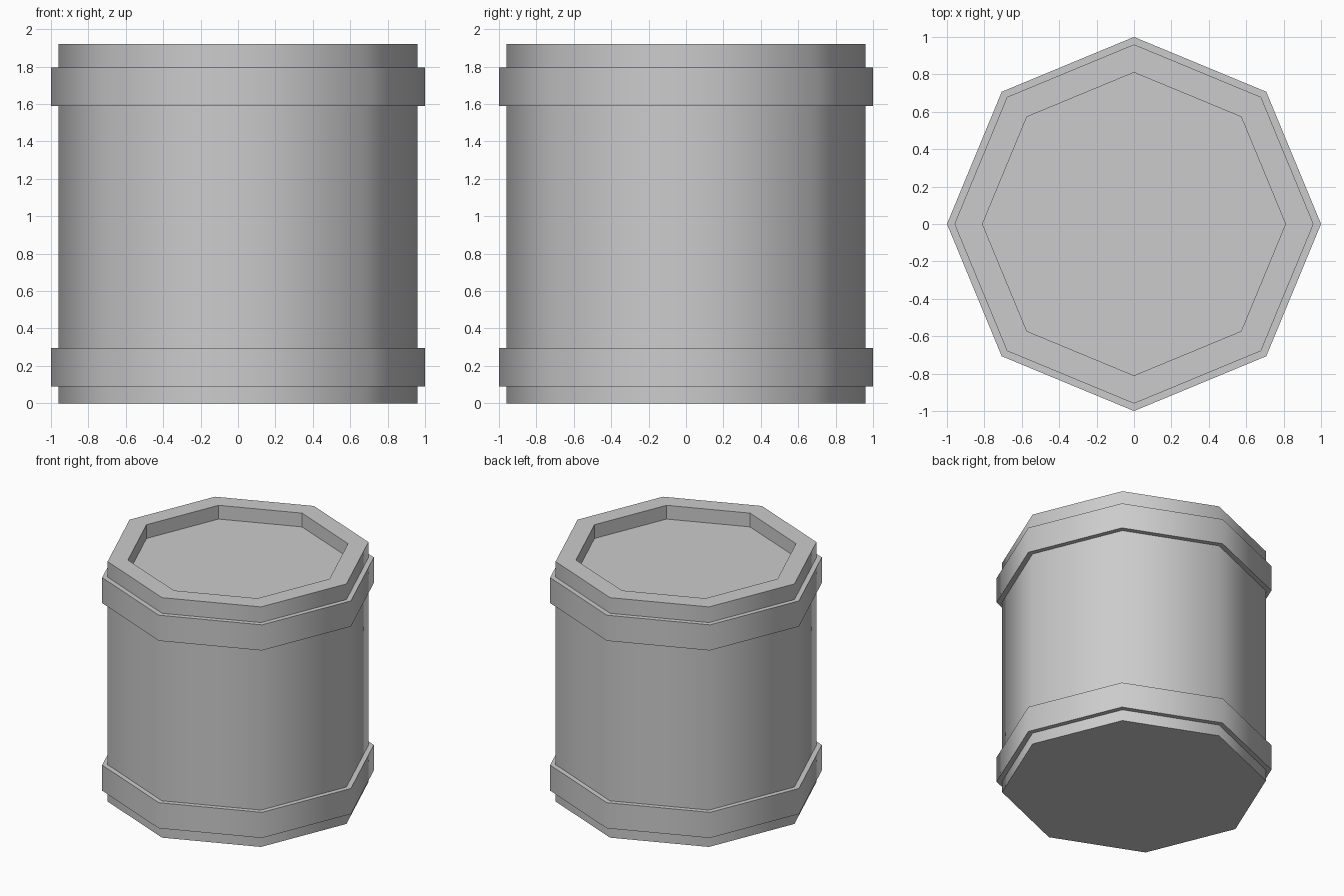
import bpy, bmesh, math

if "Cube" in bpy.data.objects:
    bpy.data.objects.remove(bpy.data.objects["Cube"])

SIDES = 8
BODY_R, BAND_R, RIM_R = 0.96, 1.0, 0.81
HEIGHT, RECESS = 1.92, 0.11
BANDS = [(0.09, 0.295), (1.59, 1.795)]

# Outside profile from the base up, stepping out at each band, then into the lid recess
profile = [(BODY_R, 0)]
for low, high in BANDS:
    profile += [(BODY_R, low), (BAND_R, low), (BAND_R, high), (BODY_R, high)]
profile += [(BODY_R, HEIGHT), (RIM_R, HEIGHT), (RIM_R, HEIGHT - RECESS)]

# Sweep the profile into stacked octagonal rings
bm = bmesh.new()
angles = [2 * math.pi * i / SIDES for i in range(SIDES)]
rings = [[bm.verts.new((r * math.cos(a), r * math.sin(a), z)) for a in angles]
         for r, z in profile]
for low, high in zip(rings, rings[1:]):
    for i in range(SIDES):
        j = (i + 1) % SIDES
        bm.faces.new((low[i], low[j], high[j], high[i]))

# Base and sunken lid
bm.faces.new(rings[0][::-1])
bm.faces.new(rings[-1])

mesh = bpy.data.meshes.new("barrel")
bm.to_mesh(mesh)
bm.free()
barrel = bpy.data.objects.new("barrel", mesh)
bpy.context.collection.objects.link(barrel)

# Smooth round the sides, crisp at the bands and rim
barrel.select_set(True)
bpy.context.view_layer.objects.active = barrel
bpy.ops.object.shade_smooth_by_angle(angle=math.radians(50))

# Flat recess walls
for face in mesh.polygons:
    if all(math.hypot(*mesh.vertices[v].co.xy) < RIM_R + 0.01 for v in face.vertices):
        face.use_smooth = False
